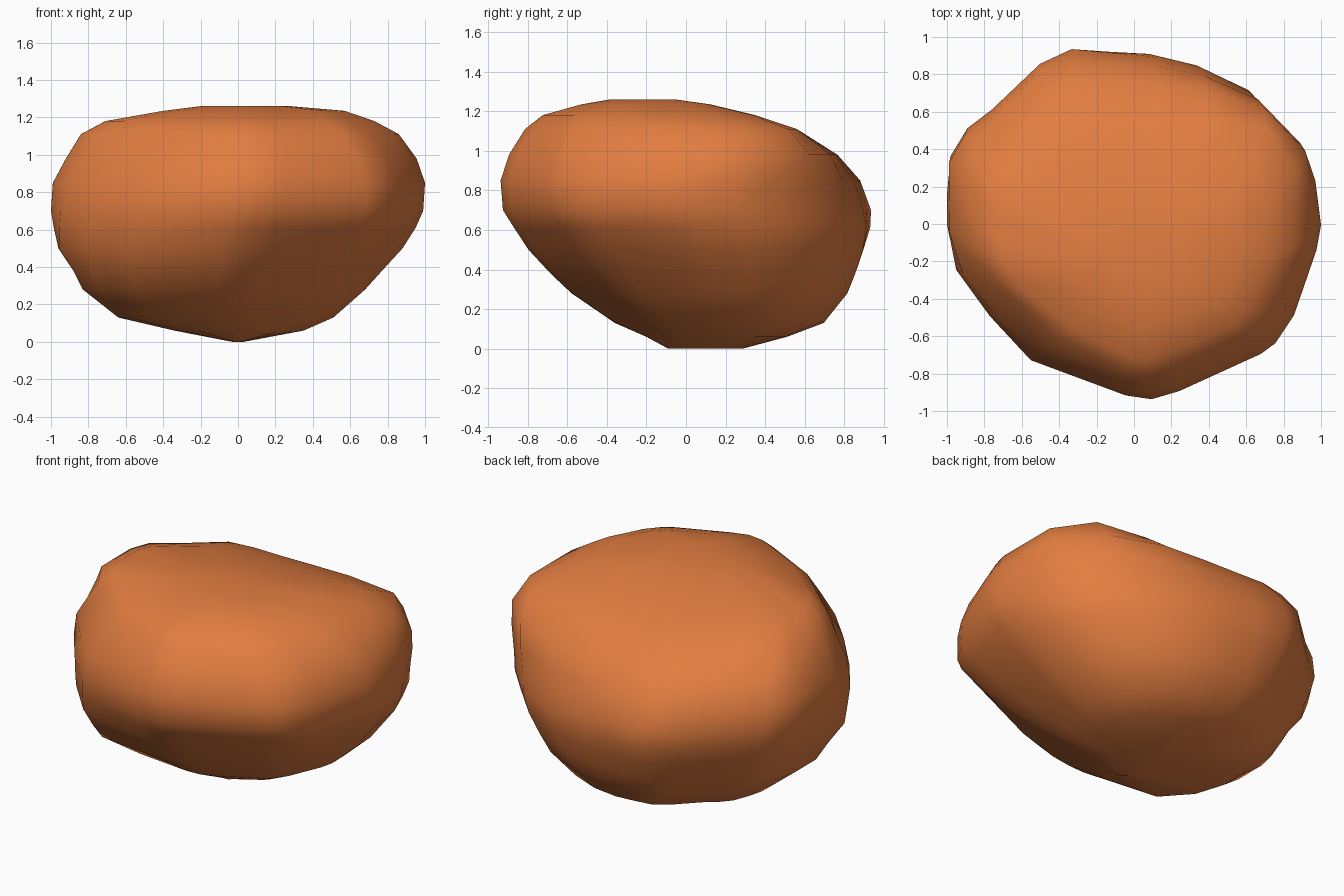
import bpy, bmesh

if "Cube" in bpy.data.objects:
    bpy.data.objects.remove(bpy.data.objects["Cube"])

# One flat colour for the whole stone
clay = bpy.data.materials.new("orange clay")
clay.diffuse_color = (0.76, 0.205, 0.052, 1)
clay.use_nodes = True
clay.node_tree.nodes["Principled BSDF"].inputs["Base Color"].default_value = clay.diffuse_color

# Plan outline seen from the top, counter-clockwise from the right
plan = [(1, .03), (.95, .27), (.86, .47), (.64, .70), (.36, .84), (.10, .91),
        (-.12, .93), (-.33, .95), (-.50, .87), (-.76, .62), (-.89, .52), (-.98, .37),
        (-1, .16), (-1, 0), (-.95, -.25), (-.77, -.50), (-.55, -.74), (-.05, -.92),
        (.09, -.94), (.24, -.90), (.69, -.70), (.77, -.64), (.87, -.48), (.98, -.11)]

# Layers: height, then left, right, front and back limits at that height
layers = [(0, -.03, .03, -.09, .29),
          (.06, -.34, .35, -.20, .52),
          (.13, -.64, .51, -.36, .71),
          (.28, -.83, .68, -.58, .835),
          (.38, -.88, .77, -.69, .88),
          (.50, -.96, .88, -.80, .925),
          (.61, -.985, .95, -.87, .945),
          (.70, -1, .99, -.925, .935),
          (.85, -.99, 1, -.94, .88),
          (.98, -.92, .955, -.90, .765),
          (1.11, -.84, .86, -.82, .56),
          (1.18, -.71, .73, -.73, .35),
          (1.235, -.40, .57, -.53, .12),
          (1.26, -.20, .28, -.38, -.06)]

# Fullness of each corner (right?, back?): below and above the waist
corners = {(True, True): (.17, .70), (False, False): (.42, -.30),
           (True, False): (-.12, -.12), (False, True): (-.24, .15)}


def place(x, y, layer):
    """Swell or cut the corner, then fit the plan point inside the limits."""
    z, left, right, front, back = layer
    u, v = x, (y - .005) / .945
    low, high = corners[u > 0, v > 0]
    t = max(-1, min(1, (z - .70) / .45))
    if (u > 0 and v > 0) and t > 0:
        t *= t                      # the back right shoulder swells only near the top
    grow = 1 + abs(u * v) * (high * t if t > 0 else -low * t)
    u = max(-1, min(1, u * grow))
    v = max(-1, min(1, v * grow))
    return (left + (right - left) * (u + 1) / 2, front + (back - front) * (v + 1) / 2, z)


# Stack the fitted outlines and skin them
bm = bmesh.new()
rings = [[bm.verts.new(place(x, y, layer)) for x, y in plan] for layer in layers]
n = len(plan)
for a, b in zip(rings, rings[1:]):
    for i in range(n):
        j = (i + 1) % n
        bm.faces.new((a[i], a[j], b[j], b[i]))
bm.faces.new(rings[-1])
bm.faces.new(rings[0][::-1])
bmesh.ops.recalc_face_normals(bm, faces=bm.faces[:])
for f in bm.faces:
    f.smooth = True

mesh = bpy.data.meshes.new("boulder")
bm.to_mesh(mesh)
bm.free()
mesh.materials.append(clay)
boulder = bpy.data.objects.new("boulder", mesh)
bpy.context.collection.objects.link(boulder)
